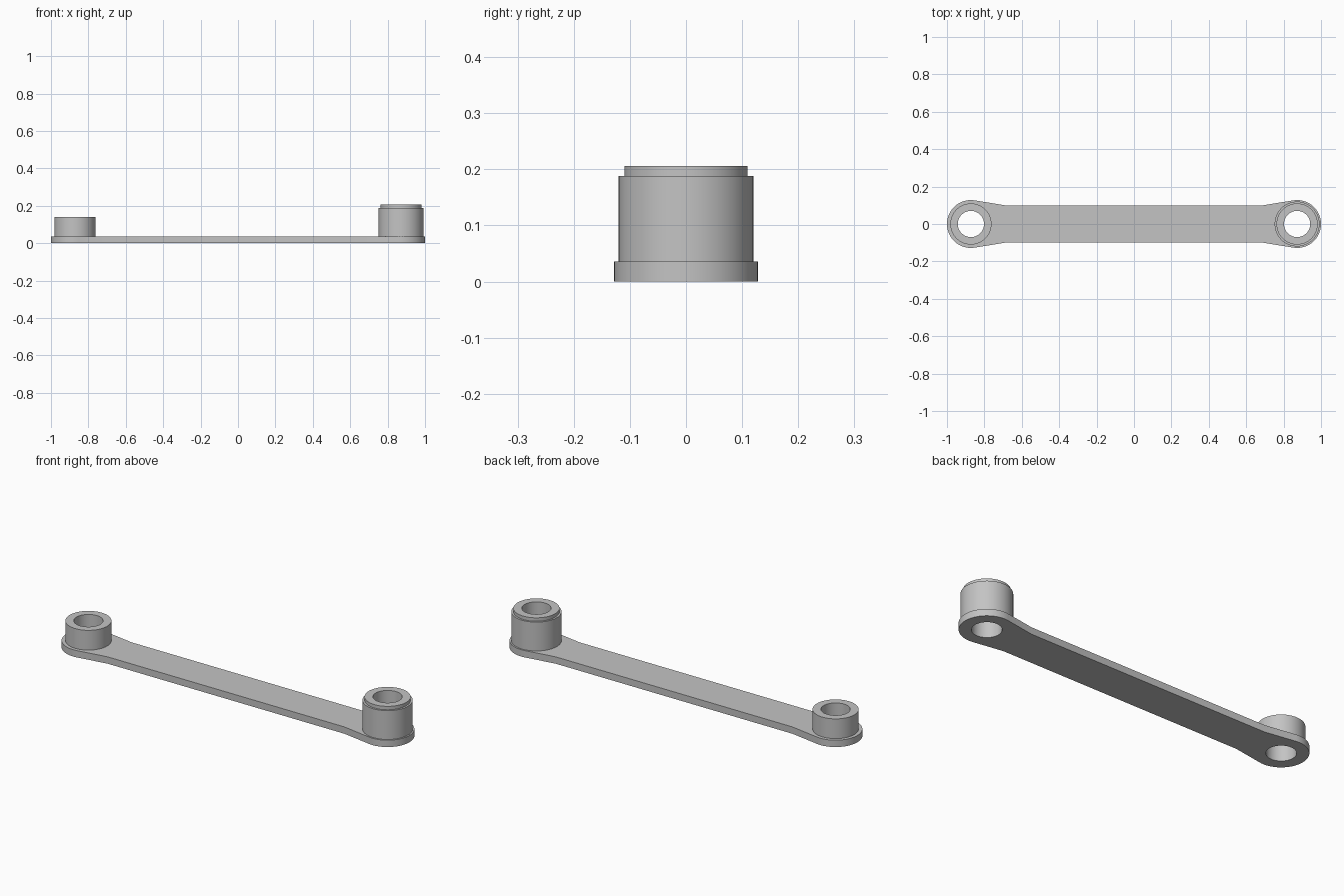
import bpy
import bmesh
from math import pi, cos, sin, acos, atan2, hypot, radians

if "Cube" in bpy.data.objects:
    bpy.data.objects.remove(bpy.data.objects["Cube"], do_unlink=True)

EYE_X, EYE_R = 0.872, 0.128      # rounded ends
NECK_X, NECK_Y = 0.69, 0.1       # where the straight bar meets the flare
HOLE_R, PLATE_Z = 0.07, 0.036
SEGMENTS = 64

# Material
grey = bpy.data.materials.new("light grey metal")
grey.use_nodes = True
colour = (0.55, 0.55, 0.55, 1)
grey.diffuse_color = colour
grey.node_tree.nodes["Principled BSDF"].inputs["Base Color"].default_value = colour


def finish(name, bm):
    bmesh.ops.recalc_face_normals(bm, faces=bm.faces)
    mesh = bpy.data.meshes.new(name)
    bm.to_mesh(mesh)
    bm.free()
    mesh.materials.append(grey)
    obj = bpy.data.objects.new(name, mesh)
    bpy.context.collection.objects.link(obj)
    bpy.ops.object.select_all(action="DESELECT")
    obj.select_set(True)
    bpy.context.view_layer.objects.active = obj
    bpy.ops.object.shade_smooth_by_angle(angle=radians(30))
    return obj


def arc(cx, radius, start, end, steps):
    angles = [start + (end - start) * i / steps for i in range(steps + 1)]
    return [(cx + radius * cos(a), radius * sin(a)) for a in angles]


def add_loop(bm, points):
    verts = [bm.verts.new((x, y, 0)) for x, y in points]
    return [bm.edges.new((v, verts[i - 1])) for i, v in enumerate(verts)]


# Flat link plate: round ends joined to the bar by tangent flares
dx, dy = NECK_X - EYE_X, NECK_Y
tangent = atan2(dy, dx) - acos(EYE_R / hypot(dx, dy))
half = [(NECK_X, -NECK_Y)] + arc(EYE_X, EYE_R, -tangent, tangent, 40) + [(NECK_X, NECK_Y)]
outline = half + [(-x, -y) for x, y in half]

bm = bmesh.new()
edges = add_loop(bm, outline)
for side in (-1, 1):
    edges += add_loop(bm, arc(side * EYE_X, HOLE_R, 0, 2 * pi, SEGMENTS)[:-1])
bmesh.ops.triangle_fill(bm, edges=edges, use_beauty=True)
extruded = bmesh.ops.extrude_face_region(bm, geom=bm.faces[:], use_keep_orig=True)
top = [g for g in extruded["geom"] if isinstance(g, bmesh.types.BMVert)]
bmesh.ops.translate(bm, verts=top, vec=(0, 0, PLATE_Z))
finish("link_plate", bm)


# Hollow bosses, turned from radius and height profiles
def boss(name, cx, profile):
    bm = bmesh.new()
    rings = [[bm.verts.new((x, y, z)) for x, y in arc(cx, r, 0, 2 * pi, SEGMENTS)[:-1]]
             for r, z in profile]
    for a, b in zip(rings, rings[1:]):
        for i in range(SEGMENTS):
            bm.faces.new((a[i - 1], a[i], b[i], b[i - 1]))
    finish(name, bm)


boss("short_boss", -EYE_X,
     [(0.11, PLATE_Z), (0.11, 0.14), (HOLE_R, 0.14), (HOLE_R, PLATE_Z)])
boss("tall_stepped_boss", EYE_X,
     [(0.12, PLATE_Z), (0.12, 0.188), (0.11, 0.188), (0.11, 0.206),
      (HOLE_R, 0.206), (HOLE_R, PLATE_Z)])
